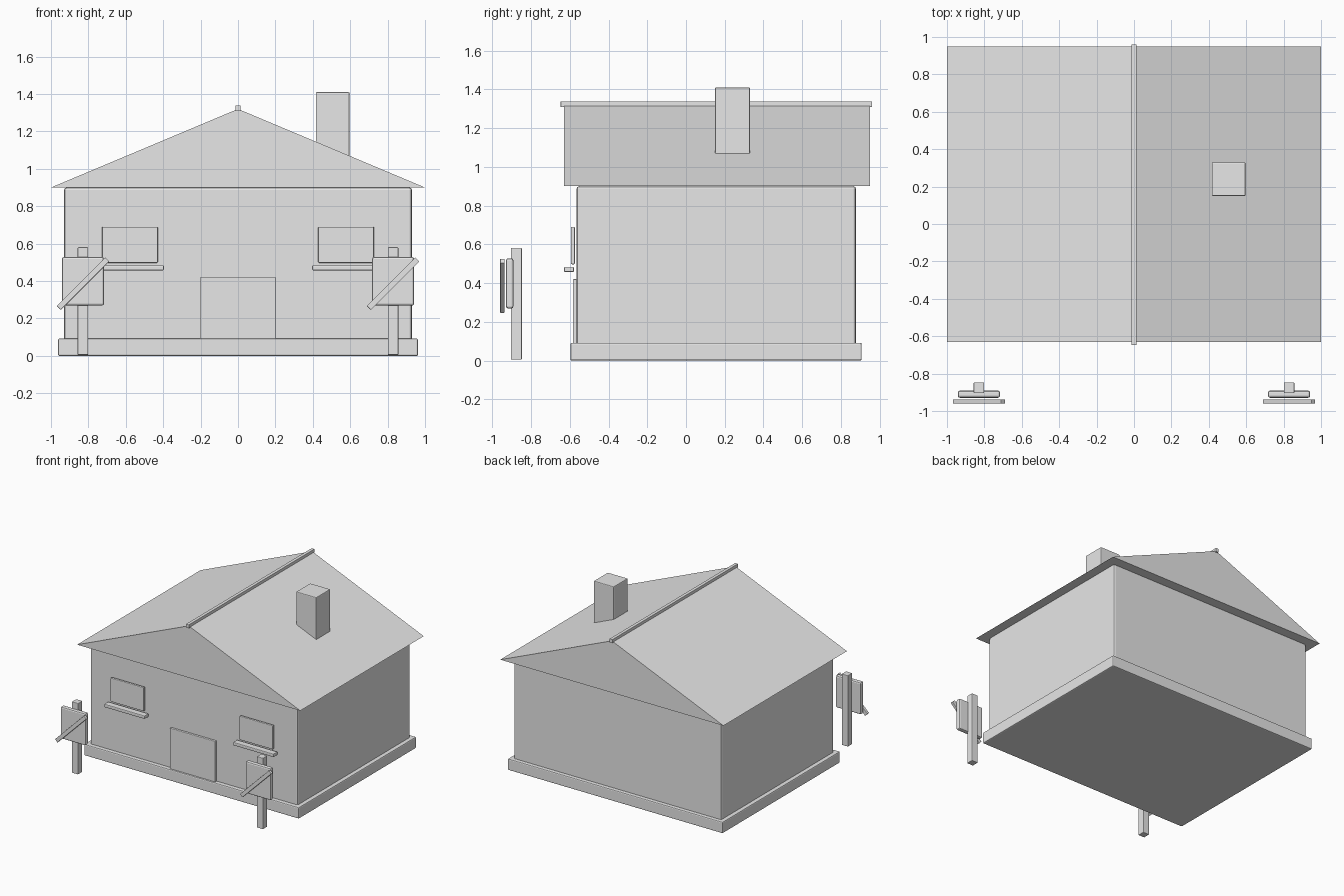
import bpy
import bmesh
import math

cube = bpy.data.objects.get("Cube")
if cube:
    bpy.data.objects.remove(cube, do_unlink=True)

# One plain grey for everything
grey = bpy.data.materials.new("plain_grey")
grey.use_nodes = True
colour = (0.8, 0.8, 0.8, 1)
grey.diffuse_color = colour
grey.node_tree.nodes["Principled BSDF"].inputs["Base Color"].default_value = colour


def finish(name, bm):
    bmesh.ops.recalc_face_normals(bm, faces=bm.faces)
    mesh = bpy.data.meshes.new(name)
    bm.to_mesh(mesh)
    bm.free()
    mesh.materials.append(grey)
    obj = bpy.data.objects.new(name, mesh)
    bpy.context.collection.objects.link(obj)
    return obj


def box(name, x, y, z, bevel=0.0, tilt=0.0):
    """Box spanning the given (low, high) ranges, tilted about y at its centre."""
    spans = (x, y, z)
    bm = bmesh.new()
    bmesh.ops.create_cube(bm, size=1)
    bmesh.ops.scale(bm, vec=[hi - lo for lo, hi in spans], verts=bm.verts)
    obj = finish(name, bm)
    obj.location = [(lo + hi) / 2 for lo, hi in spans]
    obj.rotation_euler.y = tilt
    if bevel:
        mod = obj.modifiers.new("soft_edges", "BEVEL")
        mod.width = bevel
        mod.segments = 2
    return obj


def around(centre, half):
    return (centre - half, centre + half)


# House body
box("foundation", (-0.963, 0.963), (-0.597, 0.907), (0, 0.092), 0.008)
box("walls", (-0.93, 0.93), (-0.565, 0.877), (0.05, 0.9), 0.013)

# Solid gable roof
bm = bmesh.new()
gable = [bm.verts.new((x, -0.631, z)) for x, z in ((-1, 0.9), (1, 0.9), (0, 1.32))]
front = bm.faces.new(gable)
back = bmesh.ops.extrude_face_region(bm, geom=[front], use_keep_orig=True)
bmesh.ops.translate(bm, vec=(0, 1.58, 0),
                    verts=[g for g in back["geom"] if isinstance(g, bmesh.types.BMVert)])
finish("roof", bm)
box("ridge_beam", (-0.013, 0.013), (-0.647, 0.961), (1.308, 1.338), 0.002)
box("chimney", (0.416, 0.596), (0.15, 0.33), (1.0, 1.41), 0.006)

# Door and windows
box("door", (-0.204, 0.204), (-0.584, 0.0 - 0.563), (0.05, 0.42), 0.005)
for side, name in ((1, "left"), (-1, "right")):
    x = side * 0.578
    box(name + "_window", around(x, 0.149), (-0.594, -0.574), (0.497, 0.69), 0.005)
    box(name + "_window_sill", around(x, 0.182), (-0.63, -0.578), (0.457, 0.484), 0.006)

    # Sign posts, both diagonal bars lean the same way
    x = side * 0.829
    box(name + "_sign_post", around(x, 0.028), (-0.904, -0.847), (0.005, 0.581), 0.004)
    box(name + "_sign_board", around(x, 0.113), (-0.929, -0.891), (0.269, 0.528), 0.011)
    box(name + "_sign_bar", around(x, 0.183), (-0.959, -0.937), around(0.386, 0.015),
        0.002, -math.radians(45))
